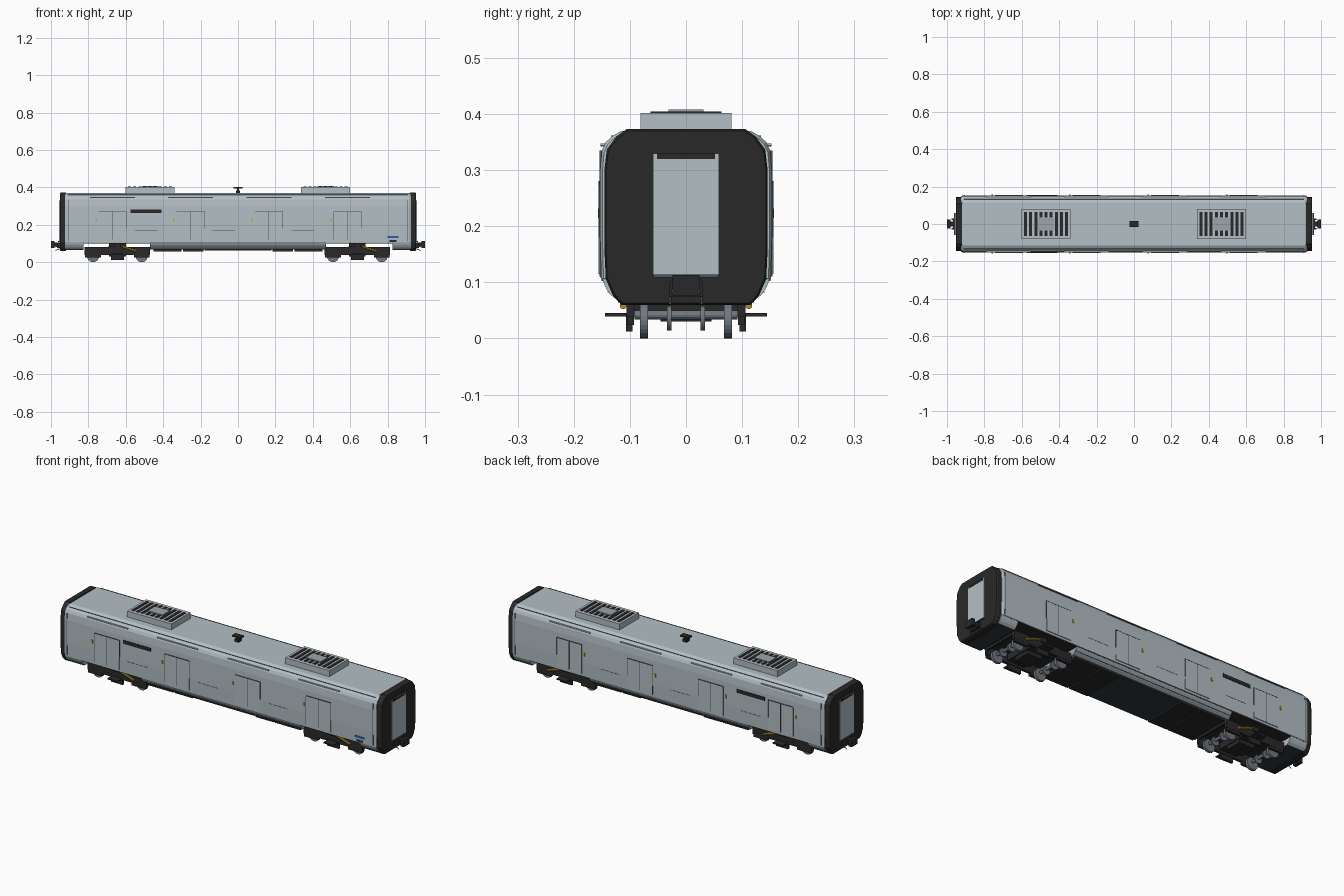
import bpy, bmesh, math
from mathutils import Vector


def material(name, rgb):
    m = bpy.data.materials.new(name)
    m.diffuse_color = (*rgb, 1)
    return m


SILVER = material("silver paint", (0.45, 0.52, 0.56))
SKIRT = material("skirt grey", (0.33, 0.38, 0.41))
SEAM = material("seam grey", (0.08, 0.09, 0.10))
BLACK = material("black rubber", (0.022, 0.022, 0.022))
UNDER = material("underframe blue black", (0.03, 0.04, 0.047))
STEEL = material("wheel steel", (0.16, 0.185, 0.215))
YELLOW = material("yellow", (0.60, 0.38, 0.03))
BLUE = material("blue", (0.02, 0.11, 0.38))


def finish(name, bm, mat):
    bmesh.ops.recalc_face_normals(bm, faces=bm.faces)
    me = bpy.data.meshes.new(name)
    bm.to_mesh(me)
    bm.free()
    me.materials.append(mat)
    ob = bpy.data.objects.new(name, me)
    bpy.context.collection.objects.link(ob)
    return ob


def boxes(name, mat, spans):
    """One object from boxes given as (x0, x1, y0, y1, z0, z1)."""
    bm = bmesh.new()
    for x0, x1, y0, y1, z0, z1 in spans:
        vs = bmesh.ops.create_cube(bm, size=1)["verts"]
        for v in vs:
            v.co = Vector(((x0 + x1) / 2 + v.co.x * (x1 - x0),
                           (y0 + y1) / 2 + v.co.y * (y1 - y0),
                           (z0 + z1) / 2 + v.co.z * (z1 - z0)))
    return finish(name, bm, mat)


def both(spans):
    """Add the copies mirrored to the other side."""
    return spans + [(a, b, -d, -c, e, f) for a, b, c, d, e, f in spans]


def loft(name, mat, half, sections):
    """Symmetric y-z profile swept along x; sections are (x, inset)."""
    ring = half + [(-y, z) for y, z in reversed(half)]
    bm = bmesh.new()
    rows = []
    for x, inset in sections:
        k = 1 - inset / 0.15
        rows.append([bm.verts.new((x, y * k, 0.21 + (z - 0.21) * k)) for y, z in ring])
    n = len(ring)
    for a, b in zip(rows, rows[1:]):
        for i in range(n):
            j = (i + 1) % n
            bm.faces.new((a[i], a[j], b[j], b[i]))
    bm.faces.new(rows[0])
    bm.faces.new(rows[-1])
    return finish(name, bm, mat)


def rods(name, mat, items, sides=20):
    """Cylinders given as (start, end, radius)."""
    bm = bmesh.new()
    for p, q, r in items:
        p, q = Vector(p), Vector(q)
        d = q - p
        vs = bmesh.ops.create_cone(bm, cap_ends=True, segments=sides, radius1=r,
                                   radius2=r, depth=d.length)["verts"]
        rot = d.to_track_quat('Z', 'Y')
        for v in vs:
            v.co = rot @ v.co + (p + q) / 2
    return finish(name, bm, mat)


# Body shell, skirts and floor
SHELL = [(0.151, 0.104), (0.153, 0.18), (0.153, 0.30), (0.150, 0.335),
         (0.143, 0.350), (0.131, 0.361), (0.115, 0.370)]
loft("body_shell", SILVER, SHELL, [(-0.925, 0.004), (-0.915, 0), (0.915, 0), (0.925, 0.004)])
LOWER = [(0.122, 0.068), (0.135, 0.078), (0.144, 0.092), (0.149, 0.106)]
loft("middle_skirt", SKIRT, LOWER, [(-0.47, 0), (0.47, 0)])
boxes("skirt_seams", SEAM, both([(-0.47, 0.47, 0.13, 0.1395, 0.082, 0.0835),
                                 (-0.47, 0.47, 0.14, 0.1505, 0.1025, 0.1045)]))
for s in (-1, 1):
    loft("end_skirt", SILVER, LOWER, [(s * 0.825, 0), (s * 0.925, 0)])
boxes("bogie_wells", BLACK, [(-0.925, 0.925, -0.147, 0.147, 0.100, 0.1035)])
boxes("floor", UNDER, [(-0.18, 0.18, -0.118, 0.118, 0.062, 0.07)]
      + [(s * 0.875 - 0.048, s * 0.875 + 0.048, -0.121, 0.121, 0.064, 0.07) for s in (-1, 1)])
boxes("equipment_boxes", BLACK, [(s * c - w, s * c + w, -0.118, 0.118, 0.058, 0.07)
                                 for s in (-1, 1) for c, w in ((0.24, 0.055), (0.378, 0.075))])

# Roof edge seams and rain gutters
boxes("roof_seams", SEAM, both([(-0.91, 0.91, 0.127, 0.1335, 0.3600, 0.3618)]))
boxes("body_end_seams", SEAM, both([(s * 0.908 - 0.0015, s * 0.908 + 0.0015, 0.148, 0.1538, 0.11, 0.335)
                                    for s in (-1, 1)]))
DOORS = [-0.67, -0.255, 0.165, 0.585]
boxes("rain_gutters", SILVER, both([(c - 0.12, c + 0.12, 0.142, 0.1525, 0.3445, 0.3475) for c in DOORS]))
boxes("gutter_seams", SEAM, both([(c - 0.12, c + 0.12, 0.142, 0.1520, 0.3425, 0.3445) for c in DOORS]))

# Side doors with outlines, handles and sill lines
boxes("side_doors", SILVER, both([(c - 0.073, c + 0.073, 0.148, 0.1555, 0.115, 0.272) for c in DOORS]))
lines, sills, handles = [], [], []
for c in DOORS:
    lines += [(c - 0.0015, c + 0.0015, 0.15, 0.1562, 0.12, 0.27),
              (c - 0.073, c + 0.075, 0.15, 0.1562, 0.271, 0.274),
              (c - 0.0745, c - 0.073, 0.15, 0.1555, 0.12, 0.272),
              (c + 0.073, c + 0.0755, 0.15, 0.1560, 0.18, 0.272)]
    sills.append((c + 0.12, c + 0.24, 0.15, 0.1535, 0.170, 0.172))
    handles.append((c - 0.093, c - 0.084, 0.15, 0.1565, 0.215, 0.232))
boxes("door_seams", SEAM, both(lines))
boxes("panel_seams", SEAM, both(sills[:3]))
boxes("door_handles", YELLOW, both(handles))
boxes("display_panel", BLACK, both([(-0.575, -0.41, 0.15, 0.1555, 0.262, 0.281)]))
boxes("blue_plate", BLUE, [(0.80, 0.858, -0.1535, -0.149, 0.128, 0.139)])
boxes("data_plate", BLACK, [(0.81, 0.848, -0.1525, -0.145, 0.108, 0.118)])

# Black end frames with gangway doors
FRAME = [(0.115, 0.060), (0.130, 0.076), (0.143, 0.106), (0.1455, 0.16), (0.1455, 0.30),
         (0.141, 0.337), (0.124, 0.360), (0.106, 0.373)]
for s in (-1, 1):
    loft("end_frame", BLACK, FRAME, [(s * 0.92, 0), (s * 0.946, 0), (s * 0.953, 0.003)])
    def out(a, b):
        return tuple(sorted((s * a, s * b)))
    boxes("gangway_door", SILVER, [(*out(0.945, 0.956), -0.059, 0.059, 0.114, 0.330)])
    boxes("gangway_trim", BLACK, [(*out(0.95, 0.958), -0.052, 0.052, 0.320, 0.330)])
    boxes("gangway_sill", SEAM, [(*out(0.945, 0.962), -0.058, 0.058, 0.109, 0.114)])
    # Coupler, hoses and brackets
    boxes("coupler", BLACK, [(*out(0.90, 0.985), -0.014, 0.014, 0.085, 0.104),
                             (*out(0.982, 1.0), -0.024, 0.024, 0.077, 0.113),
                             (*out(0.945, 0.968), -0.03, 0.03, 0.075, 0.10)])
    rods("coupler_hoses", STEEL, [((s * 0.95, y, 0.10), (s * 0.975, y, 0.08), 0.002)
                                  for y in (-0.024, 0.024)]
         + [((s * 0.935, y, 0.08), (s * 0.975, y, 0.062), 0.002) for y in (-0.028, 0.028)], 8)

# Roof units with grilles
for c in (-0.47, 0.468):
    boxes("roof_unit", SILVER, [(c - 0.131, c + 0.131, -0.081, 0.081, 0.368, 0.402)])
    slats = []
    for i in range(-4, 5):
        x = c + i * 0.0275
        spans = [(-0.063, 0.063)] if abs(i) > 1 else [(-0.063, -0.034), (0.034, 0.063)]
        slats += [(x - 0.008, x + 0.008, a, b, 0.40, 0.4045) for a, b in spans]
    boxes("roof_grille", BLACK, slats)
    boxes("roof_fan_cover", SKIRT, [(c - 0.044, c + 0.044, -0.031, 0.031, 0.40, 0.408)])

# Roof antenna
boxes("antenna", BLACK, [(-0.012, 0.012, -0.012, 0.012, 0.37, 0.383),
                         (-0.005, 0.005, -0.005, 0.005, 0.38, 0.398),
                         (-0.025, 0.025, -0.015, 0.015, 0.393, 0.401)])

# Bogies
for c in (-0.645, 0.638):
    ax = (c - 0.13, c + 0.13)
    rods("wheels", STEEL, [((x, y - 0.007, 0.032), (x, y + 0.007, 0.032), 0.032)
                           for x in ax for y in (-0.075, 0.075)], 24)
    rods("axles", STEEL, [((x, -0.092, 0.042), (x, 0.092, 0.042), 0.008) for x in ax], 12)
    rods("brake_discs", STEEL, [((x, y - 0.004, 0.036), (x, y + 0.004, 0.036), 0.022)
                                for x in ax for y in (-0.03, 0.03)], 20)
    frame = both([(c - 0.175, c + 0.175, 0.092, 0.106, 0.038, 0.082)])
    frame += both([(x - 0.042, x + 0.042, 0.093, 0.105, 0.024, 0.05) for x in ax])
    frame += both([(c - 0.035, c + 0.035, 0.095, 0.107, 0.012, 0.045),
                   (c - 0.03, c + 0.03, 0.105, 0.144, 0.039, 0.045),
                   (c - 0.018, c + 0.018, 0.09, 0.112, 0.075, 0.102)])
    frame += [(c - 0.05, c + 0.05, -0.1, 0.1, 0.05, 0.085),
              (c - 0.045, c + 0.045, -0.045, 0.045, 0.03, 0.102),
              (c - 0.175, c - 0.165, -0.1, 0.1, 0.062, 0.075),
              (c + 0.165, c + 0.175, -0.1, 0.1, 0.062, 0.075)]
    boxes("bogie_frame", BLACK, frame)
    rods("yaw_dampers", YELLOW, [((c + 0.025, y, 0.084), (c + 0.105, y, 0.058), 0.006)
                                 for y in (-0.112, 0.112)], 10)
